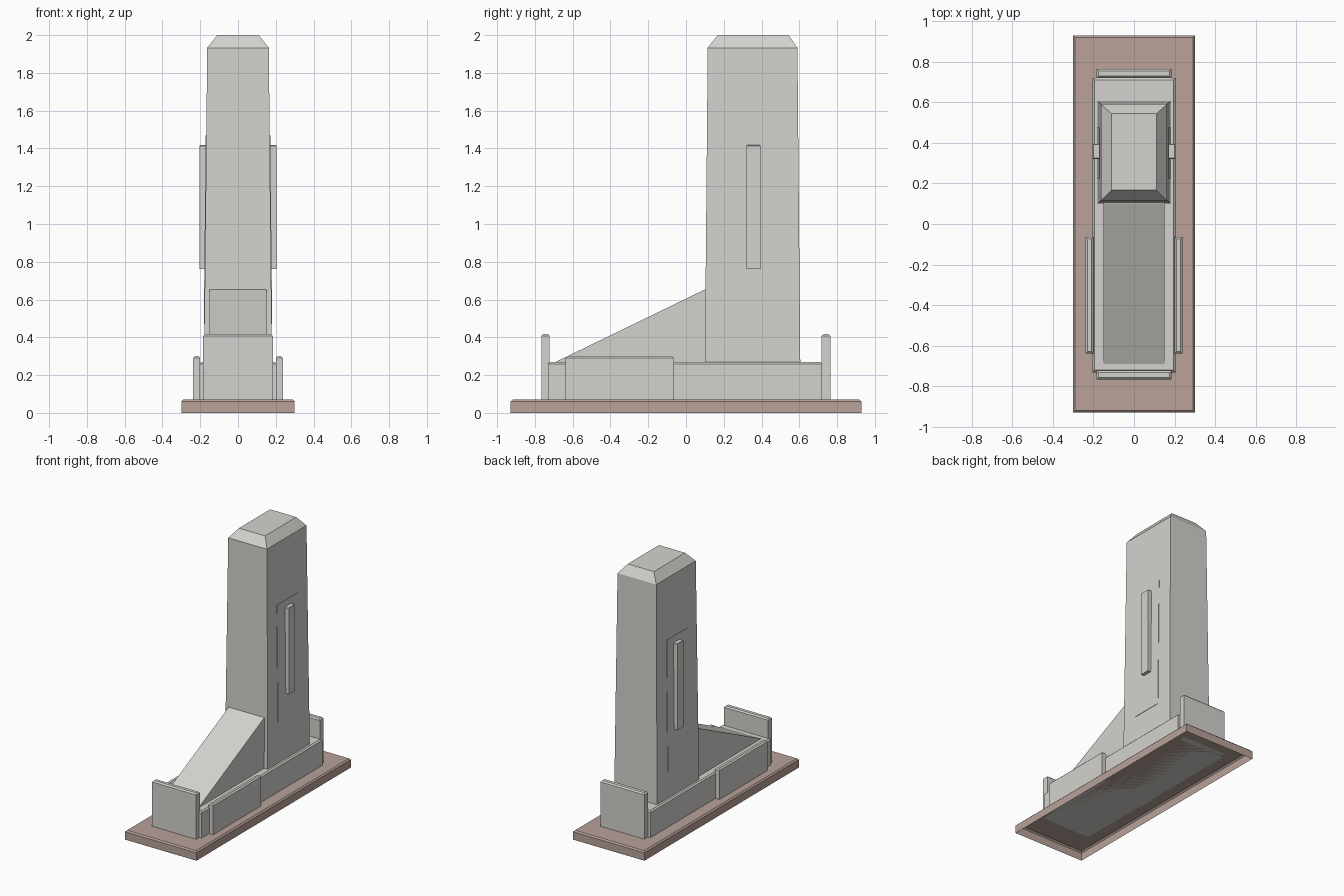
import bpy, bmesh

cube = bpy.data.objects.get("Cube")
if cube:
    bpy.data.objects.remove(cube, do_unlink=True)


def make_material(name, color):
    mat = bpy.data.materials.new(name)
    mat.use_nodes = True
    mat.diffuse_color = (*color, 1)
    mat.node_tree.nodes["Principled BSDF"].inputs["Base Color"].default_value = (*color, 1)
    return mat


stone = make_material("pale stone", (0.66, 0.65, 0.62))
brown = make_material("brown granite", (0.48, 0.36, 0.32))


def finish(name, bm, mat):
    bmesh.ops.recalc_face_normals(bm, faces=bm.faces)
    mesh = bpy.data.meshes.new(name)
    bm.to_mesh(mesh)
    bm.free()
    mesh.materials.append(mat)
    obj = bpy.data.objects.new(name, mesh)
    bpy.context.collection.objects.link(obj)
    return obj


def loft(name, sections, mat, open_bottom=False):
    """Stack of rectangles (x0, x1, y0, y1, z) joined by flat walls."""
    bm = bmesh.new()
    rings = [[bm.verts.new(p) for p in ((x0, y0, z), (x1, y0, z), (x1, y1, z), (x0, y1, z))]
             for x0, x1, y0, y1, z in sections]
    for low, high in zip(rings, rings[1:]):
        for i in range(4):
            j = (i + 1) % 4
            bm.faces.new((low[i], low[j], high[j], high[i]))
    bm.faces.new(rings[-1])
    if not open_bottom:
        bm.faces.new(rings[0][::-1])
    return finish(name, bm, mat)


def chamfered(name, x0, x1, y0, y1, z0, z1, mat, c=0.01, open_bottom=False):
    """Block with a chamfer around its top."""
    return loft(name, [(x0, x1, y0, y1, z0), (x0, x1, y0, y1, z1 - c),
                       (x0 + c, x1 - c, y0 + c, y1 - c, z1)], mat, open_bottom)


# Hollow base slab and podium
chamfered("base_slab", -0.3, 0.3, -0.928, 0.928, 0, 0.07, brown, open_bottom=True)
chamfered("podium", -0.205, 0.205, -0.73, 0.72, 0.07, 0.27, stone)

# Upright slabs at the ends
chamfered("front_slab", -0.185, 0.185, -0.766, -0.722, 0.07, 0.417, stone)
chamfered("back_slab", -0.185, 0.185, 0.718, 0.764, 0.07, 0.417, stone)

# Tapered tower with a bevelled cap
loft("tower", [(-0.18, 0.18, 0.1, 0.605, 0.265), (-0.163, 0.163, 0.115, 0.59, 1.933),
               (-0.11, 0.11, 0.168, 0.543, 2.0)], stone)

# Sloping wedge in front of the tower
bm = bmesh.new()
profile = ((-0.7, 0.265), (0.12, 0.265), (0.12, 0.655), (0.1, 0.653))
side = bm.faces.new([bm.verts.new((-0.15, y, z)) for y, z in profile])
grown = bmesh.ops.extrude_face_region(bm, geom=[side])
bmesh.ops.translate(bm, vec=(0.3, 0, 0),
                    verts=[v for v in grown["geom"] if isinstance(v, bmesh.types.BMVert)])
finish("front_wedge", bm, stone)

# Side slabs, panels and raised bars on both sides
for label, s in (("left", 1), ("right", -1)):
    def span(a, b):
        return sorted((s * a, s * b))
    chamfered(label + "_side_slab", *span(0.2, 0.238), -0.638, -0.063, 0.07, 0.3, stone)
    loft(label + "_panel", [(*span(0.16, 0.181), 0.225, 0.475, 0.47),
                            (*span(0.16, 0.171), 0.225, 0.475, 1.468)], stone)
    chamfered(label + "_bar", *span(0.16, 0.204), 0.32, 0.395, 0.762, 1.418, stone, c=0.004)
